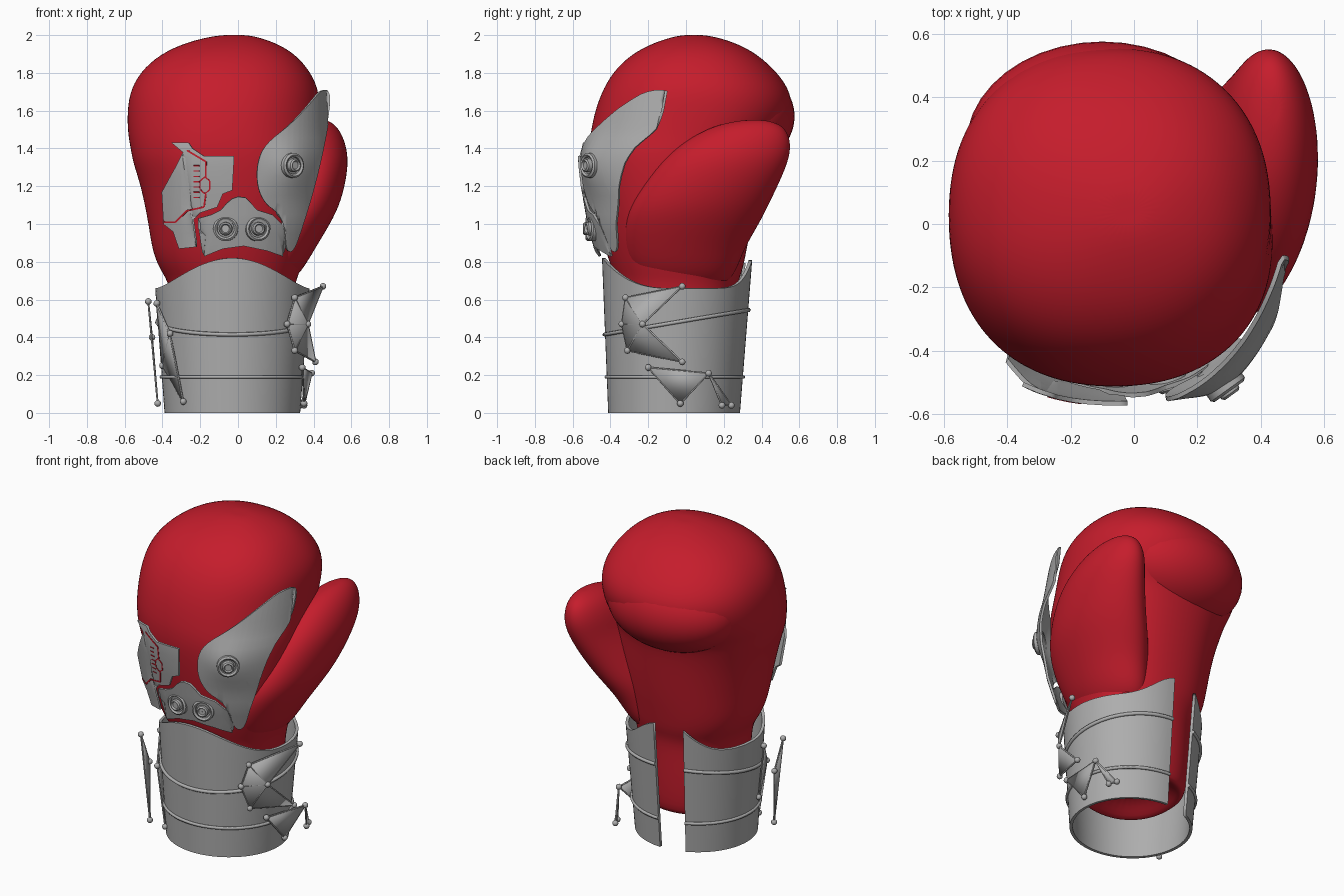
import bpy, bmesh, math
from mathutils import Vector

cube = bpy.data.objects.get("Cube")
if cube:
    bpy.data.objects.remove(cube, do_unlink=True)


def material(name, rgb):
    m = bpy.data.materials.new(name)
    m.use_nodes = True
    m.diffuse_color = (*rgb, 1)
    m.node_tree.nodes["Principled BSDF"].inputs["Base Color"].default_value = (*rgb, 1)
    return m


RED = material("glove red", (0.56, 0.012, 0.025))
GREY = material("armour grey", (0.42, 0.42, 0.42))


def finish(name, bm, mat, angle=40, thickness=0, levels=0):
    """Turn a bmesh into a shaded object with optional thickness and smoothing."""
    bmesh.ops.recalc_face_normals(bm, faces=bm.faces)
    mesh = bpy.data.meshes.new(name)
    bm.to_mesh(mesh)
    bm.free()
    mesh.materials.append(mat)
    ob = bpy.data.objects.new(name, mesh)
    bpy.context.collection.objects.link(ob)
    bpy.ops.object.select_all(action='DESELECT')
    ob.select_set(True)
    bpy.context.view_layer.objects.active = ob
    bpy.ops.object.shade_smooth_by_angle(angle=math.radians(angle))
    if thickness:
        mod = ob.modifiers.new("thickness", 'SOLIDIFY')
        mod.thickness = thickness
        mod.offset = 0
    if levels:
        mod = ob.modifiers.new("smooth", 'SUBSURF')
        mod.levels = mod.render_levels = levels
    return ob


def tube(name, points, radius):
    cu = bpy.data.curves.new(name, 'CURVE')
    cu.dimensions = '3D'
    cu.bevel_depth = radius
    cu.bevel_resolution = 1
    cu.use_fill_caps = True
    sp = cu.splines.new('POLY')
    sp.points.add(len(points) - 1)
    for p, co in zip(sp.points, points):
        p.co = (*co, 1)
    cu.materials.append(GREY)
    ob = bpy.data.objects.new(name, cu)
    bpy.context.collection.objects.link(ob)


def power(v, e):
    return math.copysign(abs(v) ** e, v)


def loft(name, rows, n, levels, segments=32):
    """Stack superellipse sections given as z, x range, y range."""
    bm = bmesh.new()
    rings = []
    for z, x0, x1, y0, y1 in rows:
        ring = []
        for i in range(segments):
            t = 2 * math.pi * i / segments
            ring.append(bm.verts.new(((x0 + x1) / 2 + (x1 - x0) / 2 * power(math.cos(t), 2 / n),
                                      (y0 + y1) / 2 + (y1 - y0) / 2 * power(math.sin(t), 2 / n), z)))
        rings.append(ring)
    for a, b in zip(rings, rings[1:]):
        for i in range(segments):
            j = (i + 1) % segments
            bm.faces.new((a[i], a[j], b[j], b[i]))
    for ring in (rings[0], rings[-1]):
        mid = bm.verts.new(sum((v.co for v in ring), Vector()) / segments)
        for i in range(segments):
            bm.faces.new((ring[i], ring[(i + 1) % segments], mid))
    return finish(name, bm, RED, 180, 0, levels)


# Glove: wrist, palm and fist in one loft
POWER = 2.2
BODY = [(.28, -.2, .15, -.22, .13), (.19, -.3, .24, -.34, .23), (.24, -.33, .27, -.36, .26),
        (.5, -.35, .28, -.36, .27), (.68, -.36, .3, -.36, .27), (.75, -.41, .33, -.39, .3),
        (.85, -.455, .36, -.425, .32), (1, -.475, .4, -.465, .35), (1.2, -.515, .43, -.5, .38),
        (1.33, -.56, .44, -.515, .4), (1.4, -.57, .44, -.515, .43), (1.47, -.585, .435, -.51, .5),
        (1.6, -.59, .435, -.485, .57), (1.72, -.57, .43, -.44, .55), (1.83, -.5, .37, -.37, .46),
        (1.92, -.38, .28, -.26, .35), (1.975, -.23, .16, -.13, .22), (2, -.1, .06, -.03, .11)]
loft("glove_fist", BODY, POWER, 2)

# Curled finger pad hanging over the palm
bm = bmesh.new()
bmesh.ops.create_uvsphere(bm, u_segments=40, v_segments=24, radius=1)
bmesh.ops.scale(bm, vec=(.43, .33, .28), verts=bm.verts)
bmesh.ops.translate(bm, vec=(-.1, .245, 1.57), verts=bm.verts)
finish("finger_pad", bm, RED, 180)

# Thumb, spreading into the heel of the hand
loft("glove_thumb", [
    (.66, .02, .25, -.2, .2), (.75, 0, .34, -.3, .27), (.87, .02, .41, -.33, .31),
    (1, .07, .49, -.33, .39), (1.12, .14, .55, -.29, .45), (1.3, .24, .587, -.16, .535),
    (1.4, .27, .578, -.06, .56), (1.48, .31, .55, .06, .545), (1.53, .36, .51, .18, .5),
    (1.55, .42, .47, .3, .42)], 2, 2, 24)


# Armour plates that follow the back of the hand
def front(x, z, gap):
    """Point and outward direction on the offset front of the fist."""
    for a, b in zip(BODY[1:], BODY[2:]):
        if a[0] <= z <= b[0]:
            k = (z - a[0]) / (b[0] - a[0])
            x0, x1, y0, y1 = (p + (q - p) * k for p, q in zip(a[1:], b[1:]))
            break
    cx, cy, rx, ry = (x0 + x1) / 2, (y0 + y1) / 2, (x1 - x0) / 2 + gap, (y1 - y0) / 2 + gap
    u = min(abs(x - cx) / rx, .97)
    y = cy - ry * (1 - u ** POWER) ** (1 / POWER)
    bulge = .04 * math.exp(-((x - .29) ** 2 + (z - 1.31) ** 2) / .015)
    return Vector((x, y - bulge, z)), Vector(((x - cx) / rx ** 2, (y - cy) / ry ** 2, 0)).normalized()


def rounded(outline):
    """Cut every corner of an outline twice."""
    for _ in range(2):
        cut = []
        for (ax, az), (bx, bz) in zip(outline, outline[1:] + outline[:1]):
            cut += [(ax + (bx - ax) * k, az + (bz - az) * k) for k in (.25, .75)]
        outline = cut
    return outline


def plate(name, outline, mat=GREY, gap=.05, thickness=.014):
    bm = bmesh.new()
    bm.faces.new([bm.verts.new((x, 0, z)) for x, z in outline])
    bmesh.ops.triangulate(bm, faces=bm.faces)
    for i in range(-12, 36):
        for axis in (0, 2):
            co, no = Vector(), Vector()
            co[axis], no[axis] = i * .05 + .003, 1
            bmesh.ops.bisect_plane(bm, geom=bm.verts[:] + bm.edges[:] + bm.faces[:],
                                   plane_co=co, plane_no=no, dist=.0001)
    for v in bm.verts:
        v.co = front(v.co.x, v.co.z, gap)[0]
    for e in bm.edges:
        e.smooth = not e.is_boundary
    finish(name, bm, mat, 60, thickness)


plate("thumb_side_plate", rounded([
    (.49, 1.7), (.44, 1.715), (.38, 1.64), (.28, 1.53), (.14, 1.42), (.1, 1.32), (.1, 1.2),
    (.14, 1.11), (.21, 1.06), (.25, .98), (.25, .86), (.29, .85), (.34, .99), (.4, 1.19),
    (.45, 1.4), (.485, 1.6)]))
plate("knuckle_plate", [
    (-.21, 1.03), (-.14, 1.05), (-.09, 1.075), (-.06, 1.11), (-.03, 1.135), (0, 1.145), (.04, 1.14),
    (.07, 1.11), (.1, 1.075), (.18, 1.05), (.23, 1), (.265, .96), (.24, .92), (.235, .83),
    (.15, .86), (.03, .885), (-.08, .87), (-.18, .83), (-.17, .94), (-.21, .98)])
plate("outer_plate", [
    (-.35, 1.43), (-.26, 1.43), (-.24, 1.4), (-.18, 1.36), (-.02, 1.36), (-.03, 1.18), (-.08, 1.16),
    (-.11, 1.09), (-.2, 1.06), (-.24, 1.02), (-.22, .88), (-.31, .87), (-.34, .96), (-.39, 1),
    (-.4, 1.17), (-.33, 1.3), (-.29, 1.38)])


# Red seams on the outer plate
def seam(name, path, width=.009):
    for (ax, az), (bx, bz) in zip(path, path[1:]):
        d = Vector((bz - az, ax - bx)).normalized() * width / 2
        plate(name, [(ax + d.x, az + d.y), (bx + d.x, bz + d.y), (bx - d.x, bz - d.y), (ax - d.x, az - d.y)],
              RED, .057, .004)


seam("upper_seam", [(-.27, 1.39), (-.17, 1.33), (-.17, 1.25)])
seam("lower_seam", [(-.17, 1.16), (-.18, 1.09), (-.27, 1.07), (-.33, 1.01), (-.39, 1.01)])
seam("clasp_outline", [(-.175 + .03 * math.sin(i * math.pi / 3), 1.205 + .045 * math.cos(i * math.pi / 3))
                       for i in range(7)], .007)
for i in range(7):
    seam("vent_slit", [(-.235, 1.14 + i * .028), (-.205, 1.14 + i * .028)], .006)


# Round studs, turned from one profile
def stud(x, z):
    profile = [(.066, -.03), (.066, .01), (.056, .018), (.046, .01), (.044, 0), (.036, 0),
               (.034, .025), (.026, .032), (.02, .022), (.001, .022)]
    p, n = front(x, z, .055)
    bm = bmesh.new()
    edges = []
    verts = [bm.verts.new((r, 0, h)) for r, h in profile]
    for a, b in zip(verts, verts[1:]):
        edges.append(bm.edges.new((a, b)))
    bmesh.ops.spin(bm, geom=verts + edges, cent=(0, 0, 0), axis=(0, 0, 1), angle=2 * math.pi,
                   steps=24, use_duplicate=False)
    bmesh.ops.remove_doubles(bm, verts=bm.verts, dist=.0005)
    ob = finish("stud", bm, GREY, 30)
    ob.location = p
    ob.rotation_euler = n.to_track_quat('Z', 'Y').to_euler()


for x, z in ((-.065, .975), (.105, .975), (.29, 1.31)):
    stud(x, z)

# Open cuff with a slot at the back
START, SWEEP, STEPS, ROWS = math.radians(114), math.radians(334), 72, 8


def cuff_point(i, z, extra=0):
    t = START + SWEEP * i / STEPS
    return Vector((-.03 + (.35 + .075 * z + extra) * math.cos(t),
                   -.063 + .02 * z + (.34 + .06 * z + extra) * math.sin(t), z))


def cuff_top(i):
    t = START + SWEEP * i / STEPS
    s = -math.sin(t)
    if s > 0:
        return .66 + .16 * s ** 3
    return .66 + (.23 * s ** 6 if math.cos(t) < 0 else .15 * s ** 10)


bm = bmesh.new()
grid = [[bm.verts.new(cuff_point(i, cuff_top(i) * r / ROWS)) for r in range(ROWS + 1)]
        for i in range(STEPS + 1)]
for a, b in zip(grid, grid[1:]):
    for r in range(ROWS):
        bm.faces.new((a[r], b[r], b[r + 1], a[r + 1]))
for e in bm.edges:
    e.smooth = not e.is_boundary
finish("cuff", bm, GREY, 40, .018)

# Raised ribs around the cuff
tube("lower_rib", [cuff_point(i, .19, .012) for i in range(STEPS + 1)], .01)
tube("upper_rib", [cuff_point(i, .48 + .065 * math.sin(START + SWEEP * i / STEPS), .012)
                   for i in range(STEPS + 1)], .011)


# Thin jointed brackets standing off the cuff
def bracket(name, points, triangles):
    bm = bmesh.new()
    verts = [bm.verts.new(p) for p in points]
    for tri in triangles:
        bm.faces.new([verts[k] for k in tri])
    pairs = {tuple(sorted((t[k], t[k - 1]))) for t in triangles for k in range(3)}
    finish(name, bm, GREY, 20, .008)
    for a, b in pairs:
        tube(name + "_rod", [points[a], points[b]], .005)
    for p in points:
        bm = bmesh.new()
        bmesh.ops.create_icosphere(bm, subdivisions=2, radius=.018)
        finish(name + "_joint", bm, GREY).location = p


bracket("upper_bracket", [(.3, -.32, .61), (.45, -.02, .67), (.26, -.34, .47), (.37, -.23, .47),
                          (.3, -.31, .33), (.41, -.02, .27)],
        [(0, 2, 3), (2, 4, 3), (0, 3, 1), (3, 4, 5)])
bracket("lower_bracket", [(.34, -.2, .24), (.35, -.03, .05), (.39, .12, .21), (.35, .19, .04), (.33, .24, .04)],
        [(0, 1, 2), (2, 3, 4)])
bracket("outer_bracket", [(-.43, -.17, .58), (-.36, -.3, .42), (-.4, -.16, .25), (-.29, -.32, .06)],
        [(0, 1, 2), (1, 3, 2)])
bracket("outer_blade", [(-.475, -.3, .59), (-.455, -.24, .4), (-.425, -.28, .05)], [(0, 1, 2)])
